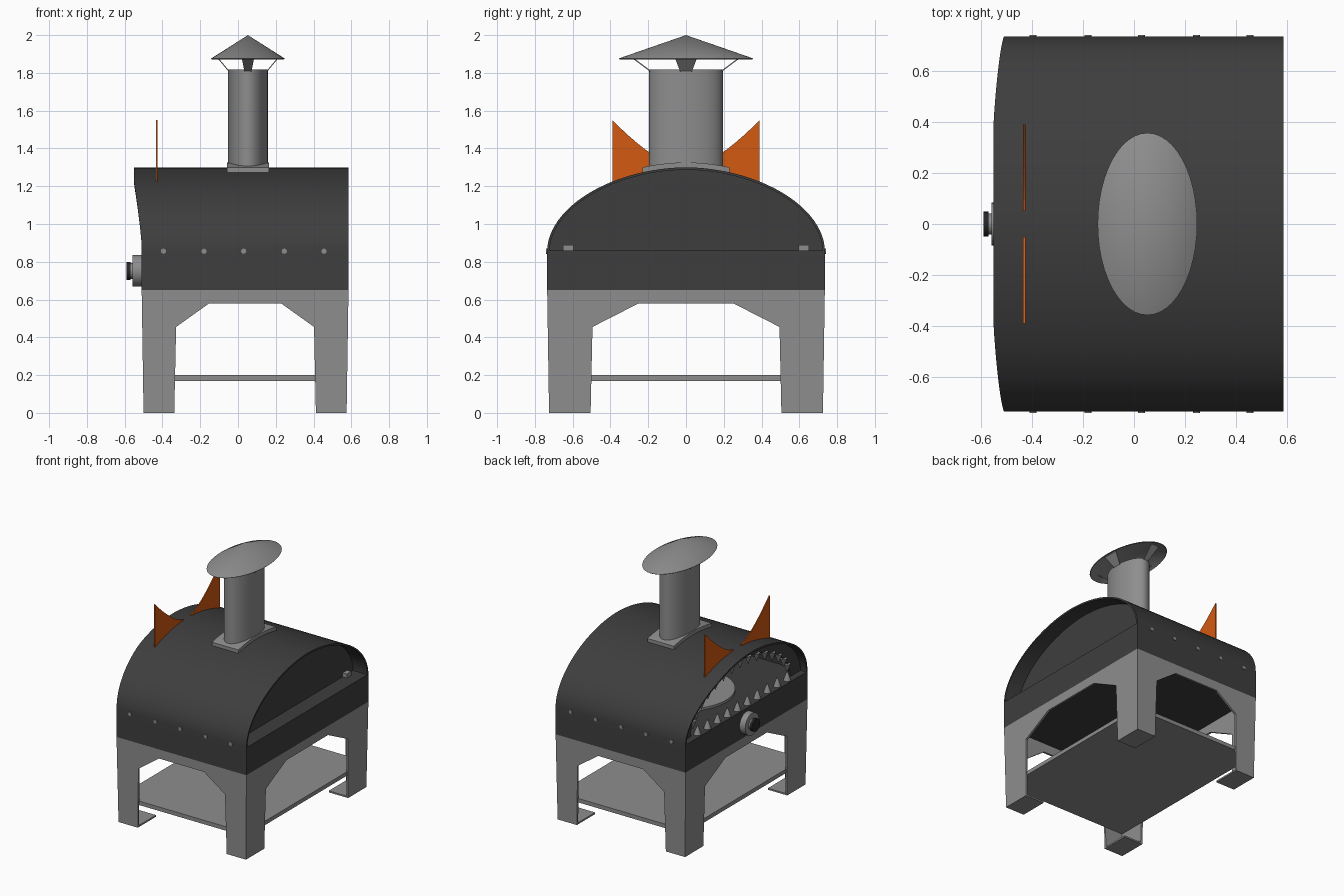
import bpy, bmesh, math
from mathutils import Vector, Matrix

if "Cube" in bpy.data.objects:
    bpy.data.objects.remove(bpy.data.objects["Cube"])


def mat(name, rgb):
    m = bpy.data.materials.new(name)
    m.diffuse_color = (*rgb, 1)
    m.use_nodes = True
    m.node_tree.nodes["Principled BSDF"].inputs["Base Color"].default_value = m.diffuse_color
    return m


DARK = mat("charcoal_steel", (0.048, 0.048, 0.048))
GREY = mat("grey_steel", (0.27, 0.27, 0.27))
ORANGE = mat("orange_paint", (0.65, 0.1, 0.006))
BLACK = mat("black_plastic", (0.02, 0.02, 0.02))

CX, HX, HY = 0.0375, 0.5475, 0.735      # body centre and half sizes
SPRING, RISE = 0.86, 0.44               # where the arch starts, its height


def finish(bm, name, m, smooth=False):
    bmesh.ops.recalc_face_normals(bm, faces=bm.faces[:])
    me = bpy.data.meshes.new(name)
    bm.to_mesh(me)
    bm.free()
    ob = bpy.data.objects.new(name, me)
    bpy.context.collection.objects.link(ob)
    me.materials.append(m)
    if smooth:
        bpy.context.view_layer.objects.active = ob
        ob.select_set(True)
        bpy.ops.object.shade_smooth_by_angle(angle=math.radians(35))
        ob.select_set(False)
    return ob


def box(name, m, lo, hi):
    bm = bmesh.new()
    lo, hi = Vector(lo), Vector(hi)
    bmesh.ops.create_cube(bm, size=1, matrix=Matrix.Translation((lo + hi) / 2)
                          @ Matrix.Diagonal((*(hi - lo), 1)))
    return finish(bm, name, m)


def prism(name, m, pts, offset):
    """Flat outline pushed along an offset."""
    bm = bmesh.new()
    f = bm.faces.new([bm.verts.new(p) for p in pts])
    ext = bmesh.ops.extrude_face_region(bm, geom=[f], use_keep_orig=True)
    bmesh.ops.translate(bm, vec=offset, verts=[g for g in ext["geom"] if isinstance(g, bmesh.types.BMVert)])
    return finish(bm, name, m)


def strip(name, m, sections, closed=False):
    """Sweep a closed ring of points through a list of sections."""
    bm = bmesh.new()
    rows = [[bm.verts.new(p) for p in s] for s in sections]
    k = len(rows[0])
    for a, b in zip(rows, rows[1:]):
        for i in range(k):
            bm.faces.new((a[i], a[(i + 1) % k], b[(i + 1) % k], b[i]))
    bm.faces.new(rows[0])
    bm.faces.new(rows[-1])
    return finish(bm, name, m, True)


def lathe(name, m, prof, centre, rx, ry, seg=48):
    """Elliptical turning about z; profile is (radius fraction, z)."""
    bm = bmesh.new()
    rows = []
    for i in range(seg):
        a = math.tau * i / seg
        rows.append([bm.verts.new((centre[0] + rx * r * math.cos(a),
                                   centre[1] + ry * r * math.sin(a), z)) for r, z in prof])
    for i in range(seg):
        a, b = rows[i], rows[(i + 1) % seg]
        for j in range(len(prof) - 1):
            bm.faces.new((a[j], b[j], b[j + 1], a[j + 1]))
    bmesh.ops.remove_doubles(bm, verts=bm.verts[:], dist=1e-5)
    return finish(bm, name, m, True)


def arch(t, hy=HY, rise=RISE):
    """Point on the dome arch, t from 0 to pi."""
    c, s = math.cos(t), math.sin(t)
    e = 2 / 1.9
    return math.copysign(abs(c) ** e, c) * hy, SPRING + rise * max(s, 0) ** e


def dome_z(y):
    return SPRING + RISE * (1 - (abs(y) / HY) ** 1.9) ** (1 / 1.9)


# Firebox base and the arched hood that wraps it
box("firebox_base", DARK, (CX - HX, -0.722, 0.65), (CX + HX, 0.722, SPRING))
N = 48
T = 0.013
outer = [(HY, 0.65)] + [arch(math.pi * i / N) for i in range(N + 1)] + [(-HY, 0.65)]
inner = [(HY - T, 0.65)] + [arch(math.pi * i / N, HY - T, RISE - T) for i in range(N + 1)] + [(T - HY, 0.65)]


def front_x(z):
    u = min(max((z - 0.88) / 0.34, 0), 1)
    return -0.51 - 0.04 * u ** 1.3


strip("arched_hood", DARK, [[(front_x(zo), yo, zo), (0.585, yo, zo), (0.585, yi, zi), (front_x(zo), yi, zi)]
                            for (yo, zo), (yi, zi) in zip(outer, inner)])

# Recessed back wall
prism("back_wall", DARK, [(0.465, y, z) for y, z in inner[1:-1]], (-0.02, 0, 0))

# Front wall with the mouth opening
MY, MR = 0.6, 0.35
strip("mouth_wall", DARK, [[(x, *arch(math.pi * i / N, a, b)) for x, a, b in
                            ((-0.46, HY - T, RISE - T), (-0.44, HY - T, RISE - T),
                             (-0.44, MY, MR), (-0.46, MY, MR))] for i in range(N + 1)])

# Round cooking stone inside
lathe("cooking_stone", GREY, [(0, 0.86), (1, 0.86), (1, 0.878), (0, 0.878)], (0, 0), 0.34, 0.34)


# Teeth along the bottom and the top of the mouth
def teeth(name, spots, r, h, up):
    bm = bmesh.new()
    for p in spots:
        rot = Matrix() if up else Matrix.Rotation(math.pi, 4, 'X')
        bmesh.ops.create_cone(bm, cap_ends=True, segments=12, radius1=r, radius2=0.002, depth=h,
                              matrix=Matrix.Translation(p) @ rot)
    finish(bm, name, GREY, True)


teeth("lower_teeth", [(-0.475, -0.54 + 0.12 * i, 0.895) for i in range(10)], 0.027, 0.07, True)
top = [arch(math.pi * (0.1 + 0.8 * i / 14), MY, MR) for i in range(15)]
teeth("upper_teeth", [(-0.455, y, z - 0.025) for y, z in top], 0.025, 0.065, False)

# Dial on the front
def dial(name, m, x0, x1, r):
    bm = bmesh.new()
    bmesh.ops.create_cone(bm, cap_ends=True, segments=32, radius1=r, radius2=r, depth=x1 - x0,
                          matrix=Matrix.Translation(((x0 + x1) / 2, 0, 0.752)) @ Matrix.Rotation(math.pi / 2, 4, 'Y'))
    finish(bm, name, m, True)


dial("dial_body", GREY, -0.558, -0.5, 0.084)
dial("dial_neck", GREY, -0.575, -0.55, 0.042)
dial("dial_knob", BLACK, -0.59, -0.57, 0.048)

# Per side: rivets, horn, back tab, leg panels and feet
PL = 0.015


def panel(name, flip, s):
    half, base, (a0, a1, a2) = ((HX, HY, (0.375, 0.365, 0.19)) if flip
                                else (HY, HX, (0.505, 0.495, 0.25)))
    h = [(half - 0.01, 0), (half, 0.65)]
    cut = [(a2, 0.58), (a1, 0.455), (a0, 0)]
    outline = ([(-h[0][0], 0), (-half, 0.65), (half, 0.65), (h[0][0], 0)]
               + cut[::-1] + [(-u, z) for u, z in cut])
    pts = []
    for u, z in outline:
        d = s * (base - 0.01 * (1 - z / 0.65))
        pts.append((CX + u, d, z) if flip else (CX + d, u, z))
    prism(name, GREY, pts, (0, -s * PL, 0) if flip else (-s * PL, 0, 0))


for s, side in ((-1, "front"), (1, "rear")):
    bm = bmesh.new()
    for x in (-0.395, -0.18, 0.03, 0.245, 0.455):
        bmesh.ops.create_cone(bm, cap_ends=True, segments=12, radius1=0.014, radius2=0.014, depth=0.012,
                              matrix=Matrix.Translation((x, s * HY, 0.856)) @ Matrix.Rotation(math.pi / 2, 4, 'X'))
    finish(bm, side + "_rivets", GREY)

    edge = [(0.05 + 0.34 * k / 8) for k in range(9)]
    low = [(-0.434, s * y, dome_z(y) - 0.005) for y in edge]
    high = [(-0.434, s * y, 1.305 + 0.245 * ((y - 0.05) / 0.34) ** 1.4) for y in edge[::-1]]
    prism(side + "_horn", ORANGE, low + high, (0.008, 0, 0))

    box(side + "_back_tab", GREY, (0.46, s * 0.623 - 0.027, 0.86), (0.5, s * 0.623 + 0.027, 0.89))
    panel(side + "_leg_panel", True, s)
    panel(("left", "right")[s > 0] + "_leg_panel", False, s)
    for sx in (-1, 1):
        xs = sorted((CX + sx * 0.535, CX + sx * 0.375))
        ys = sorted((s * 0.723, s * 0.505))
        box(side + ("_left", "_right")[sx > 0] + "_foot", GREY, (xs[0], ys[0], 0), (xs[1], ys[1], 0.012))

# Lower shelf
box("lower_shelf", GREY, (CX - 0.53, -0.715, 0.17), (CX + 0.53, 0.715, 0.2))

# Chimney: curved flange, oval pipe, struts and rain cap
X = 0.0525
ys = [-0.23 + 0.46 * i / 16 for i in range(17)]
strip("chimney_flange", GREY, [[(X - 0.112, y, dome_z(y) - 0.005), (X + 0.112, y, dome_z(y) - 0.005),
                                (X + 0.112, y, dome_z(y) + 0.026), (X - 0.112, y, dome_z(y) + 0.026)] for y in ys])
lathe("chimney_pipe", GREY, [(1, 1.26), (1, 1.818), (0.94, 1.818), (0.94, 1.31), (0, 1.31)], (X, 0), 0.105, 0.195)
lathe("rain_cap", GREY, [(0, 2.0), (1, 1.876), (0.985, 1.872), (0, 1.99)], (X, 0), 0.195, 0.357)
for s in (-1, 1):
    prism("cap_strut_y", GREY, [(X - 0.018, s * 0.188, 1.805), (X + 0.018, s * 0.188, 1.805),
                                (X + 0.034, s * 0.295, 1.885), (X - 0.034, s * 0.295, 1.885)], (0, 0, 0.008))
    prism("cap_strut_x", GREY, [(X + s * 0.101, -0.03, 1.805), (X + s * 0.101, 0.03, 1.805),
                                (X + s * 0.165, 0.06, 1.882), (X + s * 0.165, -0.06, 1.882)], (0, 0, 0.008))
